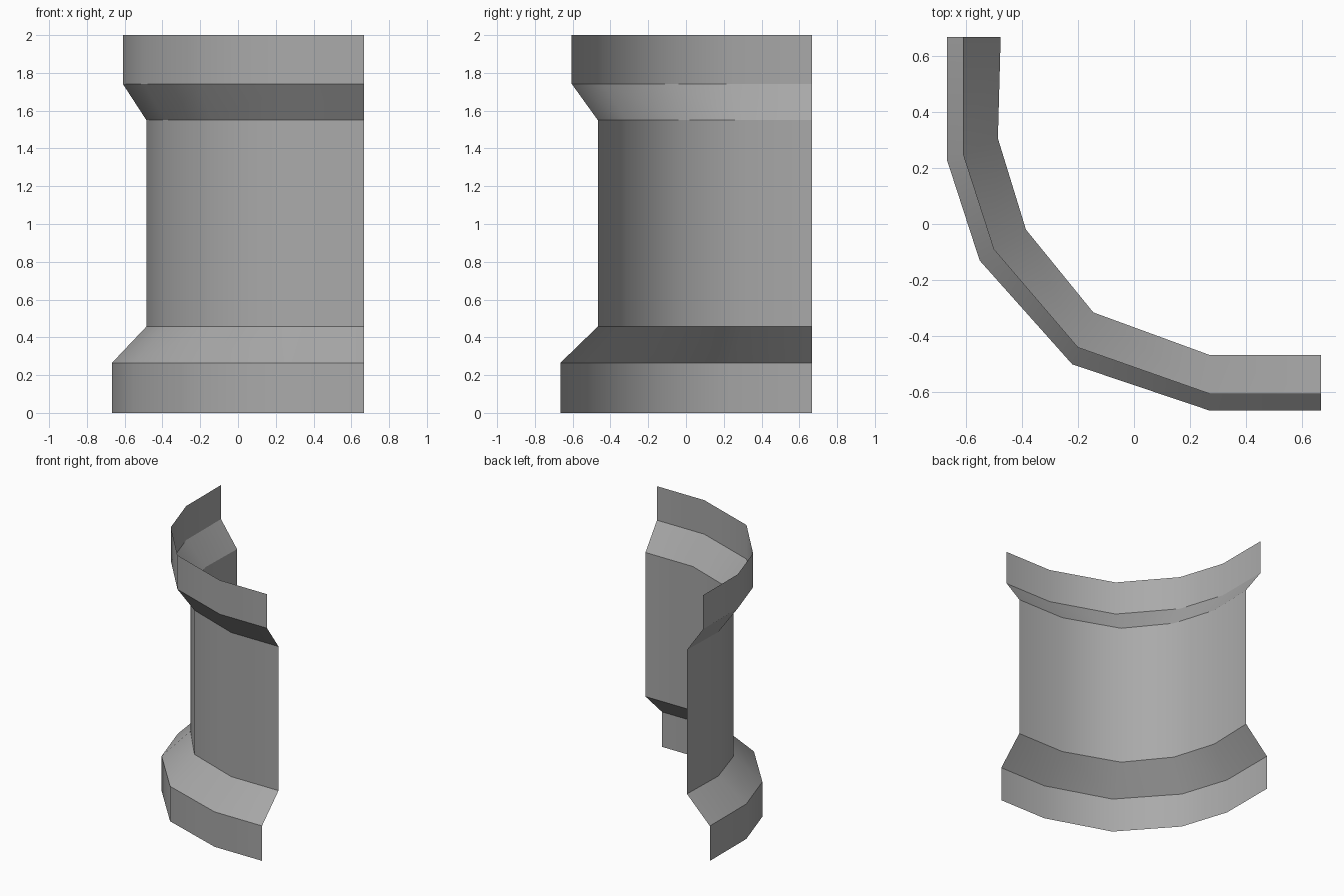
import bpy
import bmesh

cube = bpy.data.objects.get("Cube")
if cube:
    bpy.data.objects.remove(cube)

# Plain grey
grey = bpy.data.materials.new("plain grey")
grey.use_nodes = True
grey.diffuse_color = (0.4, 0.4, 0.4, 1)
grey.node_tree.nodes["Principled BSDF"].inputs["Base Color"].default_value = (0.4, 0.4, 0.4, 1)

# Plan outlines of the quarter-round sheet
base_plan = [(-.667, .667), (-.667, .23), (-.55, -.13), (-.22, -.5), (.27, -.665), (.667, -.665)]
wall_plan = [(-.475, .667), (-.485, .305), (-.385, -.02), (-.145, -.315), (.27, -.467), (.667, -.467)]
rim_plan = [(-.61, .667), (-.61, .25), (-.5, -.09), (-.2, -.44), (.27, -.605), (.667, -.605)]


def band(name, low_plan, low_z, high_plan, high_z):
    """Smooth strip between two outlines; separate strips keep crisp creases."""
    bm = bmesh.new()
    low = [bm.verts.new((x, y, low_z)) for x, y in low_plan]
    high = [bm.verts.new((x, y, high_z)) for x, y in high_plan]
    for i in range(len(low) - 1):
        face = bm.faces.new((low[i], low[i + 1], high[i + 1], high[i]))
        face.smooth = True
    mesh = bpy.data.meshes.new(name)
    bm.to_mesh(mesh)
    bm.free()
    mesh.materials.append(grey)
    obj = bpy.data.objects.new(name, mesh)
    bpy.context.collection.objects.link(obj)


# Stacked bands from the floor up
band("base_band", base_plan, 0, base_plan, .265)
band("lower_flare", base_plan, .265, wall_plan, .457)
band("curved_wall", wall_plan, .457, wall_plan, 1.55)
band("upper_flare", wall_plan, 1.55, rim_plan, 1.742)
band("rim_band", rim_plan, 1.742, rim_plan, 2)
